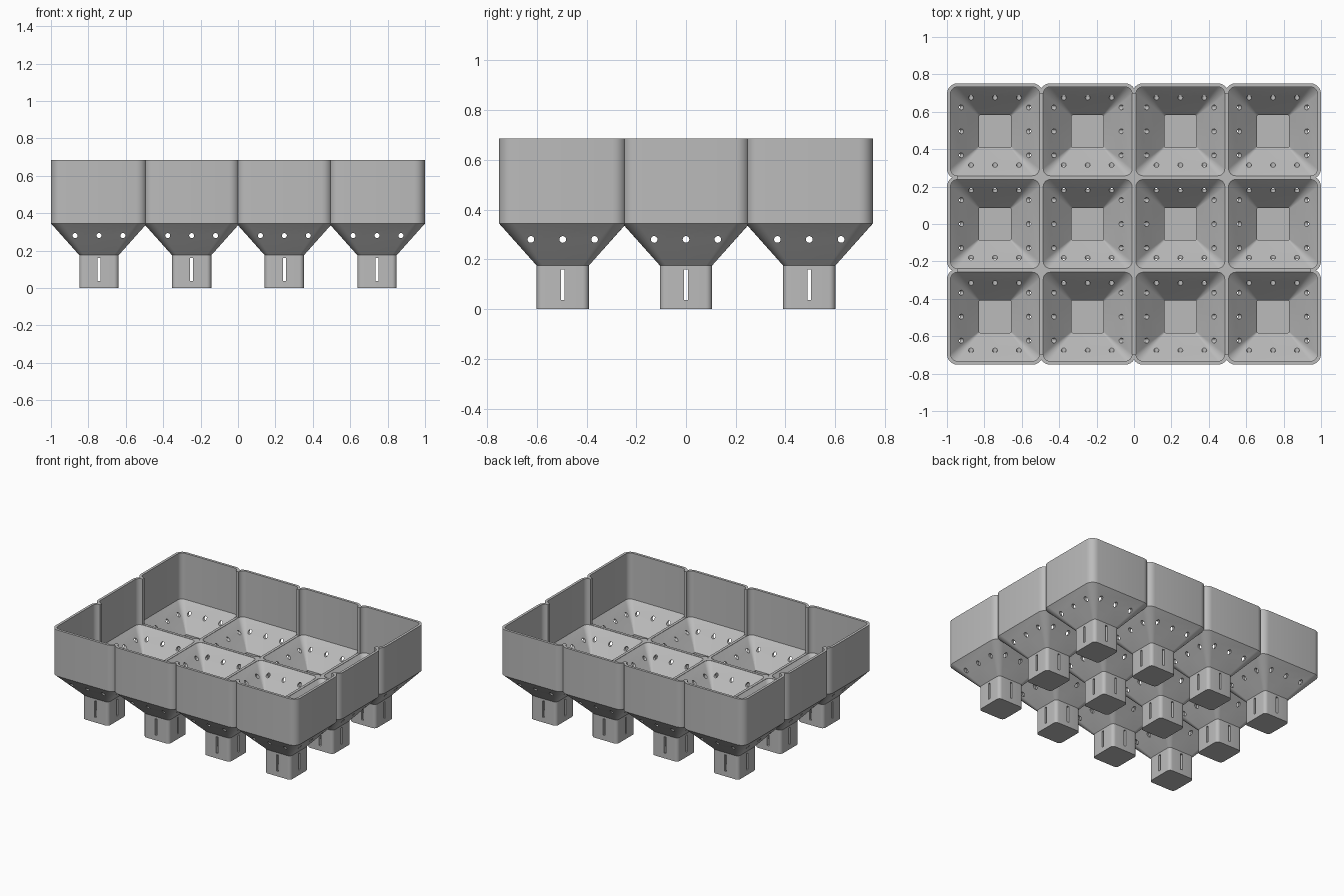
import bpy, bmesh, math
from mathutils import Matrix

if "Cube" in bpy.data.objects:
    bpy.data.objects.remove(bpy.data.objects["Cube"])

COLS, ROWS = 4, 3
PITCH, SIZE, WALL = 0.4955, 0.5135, 0.019
NECK = 0.21
Z_NECK, Z_FUNNEL, Z_TOP = 0.175, 0.345, 0.685
ARC_STEPS = 6

grey = bpy.data.materials.new("plain_grey")
grey.use_nodes = True
grey.diffuse_color = (0.5, 0.5, 0.5, 1)
bsdf = next(n for n in grey.node_tree.nodes if n.type == "BSDF_PRINCIPLED")
bsdf.inputs["Base Color"].default_value = grey.diffuse_color


def make_object(name, bm):
    bmesh.ops.recalc_face_normals(bm, faces=bm.faces)
    mesh = bpy.data.meshes.new(name)
    bm.to_mesh(mesh)
    bm.free()
    mesh.materials.append(grey)
    obj = bpy.data.objects.new(name, mesh)
    bpy.context.collection.objects.link(obj)
    return obj


def box(name, size, centre):
    bm = bmesh.new()
    bmesh.ops.create_cube(bm, size=1, matrix=Matrix.Translation(centre) @ Matrix.Diagonal((*size, 1)))
    return make_object(name, bm)


def cylinder(name, radius, depth, matrix, sides):
    bm = bmesh.new()
    bmesh.ops.create_cone(bm, cap_ends=True, segments=sides, radius1=radius,
                          radius2=radius, depth=depth, matrix=matrix)
    return make_object(name, bm)


def cut(obj, cutters):
    """Subtract the cutters one after another and keep the result."""
    for cutter in cutters:
        cutter.hide_render = True
        mod = obj.modifiers.new("cut", "BOOLEAN")
        mod.operation, mod.solver, mod.object = "DIFFERENCE", "EXACT", cutter
    bpy.context.view_layer.update()
    graph = bpy.context.evaluated_depsgraph_get()
    mesh = bpy.data.meshes.new_from_object(obj.evaluated_get(graph))
    obj.modifiers.clear()
    obj.data = mesh


def rounded_ring(bm, width, radius, z):
    """Square ring with rounded corners."""
    verts = []
    for corner in range(4):
        mid = math.pi / 4 + corner * math.pi / 2
        reach = (width / 2 - radius) * math.sqrt(2)
        for i in range(ARC_STEPS + 1):
            a = corner * math.pi / 2 + i * math.pi / 2 / ARC_STEPS
            verts.append(bm.verts.new((reach * math.cos(mid) + radius * math.cos(a),
                                       reach * math.sin(mid) + radius * math.sin(a), z)))
    return verts


# One hollow pocket: closed neck, funnel and straight collar
bm = bmesh.new()
outer = [(NECK, 0.025, 0), (NECK, 0.025, Z_NECK), (SIZE, 0.057, Z_FUNNEL), (SIZE, 0.057, Z_TOP)]
inner = [(w - 2 * WALL, r - WALL, z) for w, r, z in reversed(outer[1:])]
inner.append((NECK - 2 * WALL, 0.025 - WALL, WALL))
rings = [rounded_ring(bm, *p) for p in outer + inner]
for a, b in zip(rings, rings[1:]):
    for i in range(len(a)):
        j = (i + 1) % len(a)
        bm.faces.new((a[i], a[j], b[j], b[i]))
bm.faces.new(rings[0])
bm.faces.new(rings[-1])
pocket = make_object("pocket", bm)

# Round drain holes in the funnel and slots in the neck, through both axes
cutters = [box("slot_cutter", (0.016, 0.4, 0.122), (0, 0, 0.098)),
           box("slot_cutter", (0.4, 0.016, 0.122), (0, 0, 0.098))]
for offset in (-0.128, 0, 0.128):
    for axis, spot in (("X", (offset, 0, 0.28)), ("Y", (0, offset, 0.28))):
        turn = Matrix.Translation(spot) @ Matrix.Rotation(math.pi / 2, 4, axis)
        cutters.append(cylinder("hole_cutter", 0.0135, 0.7, turn, 16))
cut(pocket, cutters)

# Repeat the pocket on the grid and clear the inner collars
clearance = box("inner_clearance", (1.89, 1.394, 0.6), (0, 0, Z_FUNNEL + 0.302))
pockets = []
for col in range(COLS):
    for row in range(ROWS):
        cell = bpy.data.objects.new(f"pocket_{col + 1}_{row + 1}", pocket.data.copy())
        cell.location = ((col - (COLS - 1) / 2) * PITCH, (row - (ROWS - 1) / 2) * PITCH, 0)
        bpy.context.collection.objects.link(cell)
        cut(cell, [clearance])
        pockets.append(cell)

for helper in cutters + [clearance, pocket]:
    bpy.data.objects.remove(helper)

for cell in pockets:
    cell.data.shade_smooth()
    cell.data.set_sharp_from_angle(angle=math.radians(30))

# Small webs closing the gaps where four pockets meet
for col in range(COLS - 1):
    for row in range(ROWS - 1):
        spot = ((col - (COLS - 2) / 2) * PITCH, (row - (ROWS - 2) / 2) * PITCH, Z_FUNNEL - 0.004)
        cylinder(f"junction_web_{col + 1}_{row + 1}", 0.025, 0.01, Matrix.Translation(spot), 4)
